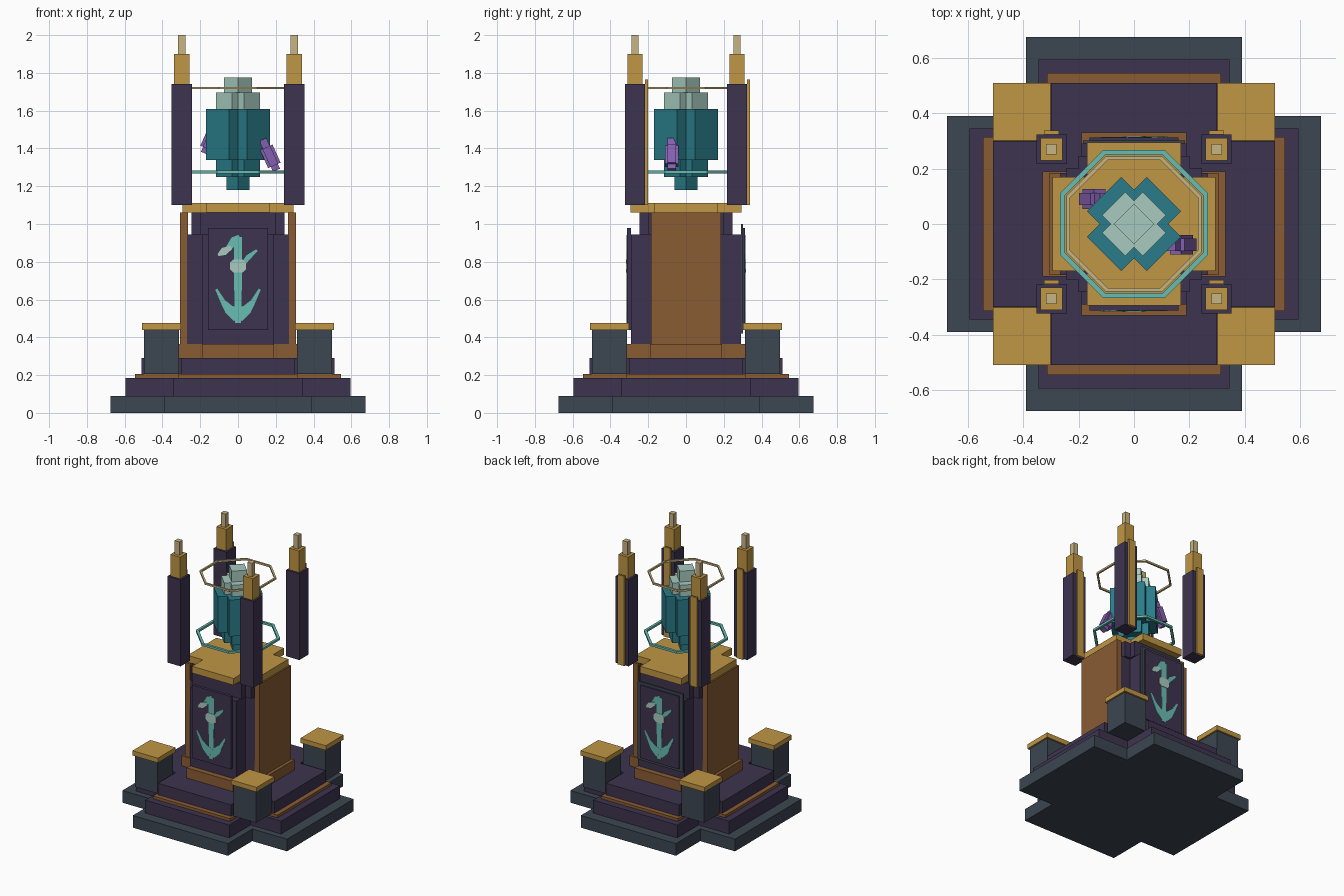
import bpy, bmesh, math
from mathutils import Matrix, Vector

if "Cube" in bpy.data.objects:
    bpy.data.objects.remove(bpy.data.objects["Cube"], do_unlink=True)


def material(name, code):
    def linear(c):
        return c / 12.92 if c <= 0.04045 else ((c + 0.055) / 1.055) ** 2.4
    col = [linear(b / 255) for b in bytes.fromhex(code)] + [1.0]
    m = bpy.data.materials.new(name)
    m.use_nodes = True
    m.diffuse_color = col
    bsdf = next(n for n in m.node_tree.nodes if n.type == "BSDF_PRINCIPLED")
    bsdf.inputs["Base Color"].default_value = col
    return m


slate = material("dark slate", "3c4651")
violet = material("dark violet", "3d344f")
bronze = material("bronze", "8a5c34")
gold = material("gold", "c09644")
teal = material("deep teal", "2a7c8a")
pale = material("pale mint", "a8cbbf")
aqua = material("aqua", "68bdb2")
tan = material("pale brass", "c9b582")
purple = material("amethyst", "8460b0")


def finish(name, bm, mat):
    bmesh.ops.recalc_face_normals(bm, faces=bm.faces)
    me = bpy.data.meshes.new(name)
    bm.to_mesh(me)
    bm.free()
    me.materials.append(mat)
    ob = bpy.data.objects.new(name, me)
    bpy.context.collection.objects.link(ob)
    return ob


def add_box(bm, hx, hy, z0, z1):
    m = Matrix.Translation((0, 0, (z0 + z1) / 2)) @ Matrix.Diagonal((2 * hx, 2 * hy, z1 - z0, 1))
    bmesh.ops.create_cube(bm, size=1, matrix=m)


def box(name, mat, hx, hy, z0, z1, x=0, y=0):
    bm = bmesh.new()
    add_box(bm, hx, hy, z0, z1)
    ob = finish(name, bm, mat)
    ob.location = (x, y, 0)
    return ob


def cross(name, mat, reach, half, z0, z1, turn=0):
    """Plus-shaped slab extruded from a twelve-point outline."""
    bm = bmesh.new()
    corner = [(reach, -half), (reach, half), (half, half)]
    pts = [Matrix.Rotation(turn + k * math.pi / 2, 3, "Z") @ Vector((x, y, z0))
           for k in range(4) for x, y in corner]
    face = bm.faces.new([bm.verts.new(p) for p in pts])
    ext = bmesh.ops.extrude_face_region(bm, geom=[face])["geom"]
    bmesh.ops.translate(bm, vec=(0, 0, z1 - z0),
                        verts=[v for v in ext if isinstance(v, bmesh.types.BMVert)])
    return finish(name, bm, mat)


# Stepped plinth
cross("plinth_base", slate, 0.675, 0.39, 0, 0.09)
cross("plinth_step", violet, 0.595, 0.345, 0.09, 0.185)
cross("plinth_trim", bronze, 0.545, 0.315, 0.185, 0.205)
cross("plinth_top", violet, 0.51, 0.30, 0.205, 0.29)
cross("column_foot", bronze, 0.33, 0.19, 0.29, 0.365)

# Column with bronze side cladding
box("column_front_back", violet, 0.19, 0.29, 0.365, 0.945)
box("column_sides", violet, 0.27, 0.185, 0.365, 0.945)
cross("column_neck", violet, 0.245, 0.20, 0.945, 1.06)
for side, word in ((1, "left"), (-1, "right")):
    box("side_cladding_" + word, bronze, 0.02, 0.185, 0.365, 1.06, x=side * 0.286)
cross("column_cap", gold, 0.295, 0.17, 1.06, 1.11)
box("back_panel_frame", slate, 0.185, 0.006, 0.42, 1.0, y=0.296)


# Emblem panels, the back one turned half round
def stroke(name, mat, path, y):
    """Flat ribbon along (x, z, half width) points."""
    bm = bmesh.new()
    rows = []
    for i, (x, z, w) in enumerate(path):
        a, b = path[max(i - 1, 0)], path[min(i + 1, len(path) - 1)]
        d = Vector((b[0] - a[0], b[1] - a[1])).normalized() * w
        rows.append([bm.verts.new((x + s * d.y, y, z - s * d.x)) for s in (1, -1)])
    for p, q in zip(rows, rows[1:]):
        bm.faces.new((p[0], p[1], q[1], q[0]))
    ext = bmesh.ops.extrude_face_region(bm, geom=bm.faces[:])["geom"]
    bmesh.ops.translate(bm, vec=(0, 0.004, 0),
                        verts=[v for v in ext if isinstance(v, bmesh.types.BMVert)])
    return finish(name, bm, mat)


arm = [(0, 0.515, 0.036), (0.05, 0.55, 0.025), (0.08, 0.59, 0.013), (0.115, 0.655, 0.006)]
strokes = {
    "stem": (aqua, [(0, 0.475, 0.016), (0, 0.7, 0.021), (0, 0.93, 0.021)], 0),
    "hook": (aqua, [(0.01, 0.93, 0.014), (-0.02, 0.915, 0.02), (-0.05, 0.87, 0.016)], 0.001),
    "twig": (aqua, [(0.01, 0.765, 0.008), (0.055, 0.825, 0.014), (0.1, 0.862, 0.006)], 0.001),
    "arm_left": (aqua, arm, 0.001),
    "arm_right": (aqua, [(-x, z, w) for x, z, w in arm], 0.0015),
    "leaf": (pale, [(-0.105, 0.835, 0.006), (-0.075, 0.855, 0.021), (-0.035, 0.877, 0.01)], 0.002),
    "bud": (pale, [(-0.043, 0.778, 0.018), (-0.025, 0.778, 0.034),
                   (0.025, 0.778, 0.034), (0.043, 0.778, 0.018)], 0.003),
}
for word, turn in (("front", 0), ("back", math.pi)):
    box(word + "_panel", violet, 0.16, 0.011, 0.44, 0.98, y=-0.301 * math.cos(turn))
    for part, (mat, path, lift) in strokes.items():
        stroke(f"{word}_emblem_{part}", mat, path, -0.314 - lift).rotation_euler.z = turn

# Corner posts and floating towers
for sx in (-1, 1):
    for sy in (-1, 1):
        tag = ("front_" if sy < 0 else "back_") + ("left" if sx > 0 else "right")
        px, py = sx * 0.405, sy * 0.405
        box("corner_post_" + tag, slate, 0.092, 0.092, 0.205, 0.44, px, py)
        box("corner_post_cap_" + tag, gold, 0.104, 0.104, 0.44, 0.475, px, py)
        tx, ty = sx * 0.298, sy * 0.27
        box("tower_" + tag, violet, 0.054, 0.054, 1.10, 1.74, tx, ty)
        box("tower_head_" + tag, gold, 0.04, 0.04, 1.74, 1.90, tx, ty)
        box("tower_tip_" + tag, tan, 0.019, 0.019, 1.90, 2.0, tx, ty)
        box("tower_strip_" + tag, gold, 0.027, 0.007, 1.10, 1.765, tx, ty + 0.061)


# Octagonal rings
def ring(name, mat, outer, width, z, height):
    bm = bmesh.new()
    loops = []
    for r, dz in ((outer, -1), (outer, 1), (outer - width, 1), (outer - width, -1)):
        r /= math.cos(math.pi / 8)
        loops.append([bm.verts.new((r * math.cos((k + 0.5) * math.pi / 4),
                                    r * math.sin((k + 0.5) * math.pi / 4),
                                    z + dz * height / 2)) for k in range(8)])
    for j in range(4):
        a, b = loops[j], loops[(j + 1) % 4]
        for k in range(8):
            n = (k + 1) % 8
            bm.faces.new((a[k], a[n], b[n], b[k]))
    return finish(name, mat=mat, bm=bm)


ring("lower_ring", aqua, 0.267, 0.018, 1.275, 0.016)
ring("upper_ring", tan, 0.244, 0.013, 1.72, 0.013)

# Crystal, set on the diagonal
diag = math.pi / 4
cross("crystal_body", teal, 0.153, 0.087, 1.34, 1.61, diag)
cross("crystal_lower", teal, 0.104, 0.06, 1.25, 1.34, diag)
box("crystal_point", teal, 0.043, 0.043, 1.18, 1.25).rotation_euler.z = diag
cross("crystal_shoulder", pale, 0.104, 0.06, 1.61, 1.695, diag)
box("crystal_crown", pale, 0.052, 0.052, 1.695, 1.775).rotation_euler.z = diag

# Amethyst shards leaning against the crystal
for word, spot, lean in (("left", (0.168, -0.075, 1.365), -0.42),
                         ("right", (-0.142, 0.09, 1.455), 0.42)):
    bm = bmesh.new()
    add_box(bm, 0.036, 0.022, -0.06, 0.045)
    add_box(bm, 0.022, 0.036, -0.06, 0.045)
    add_box(bm, 0.02, 0.022, -0.088, 0.09)
    ob = finish("shard_" + word, bm, purple)
    ob.location = spot
    ob.rotation_euler.y = lean
